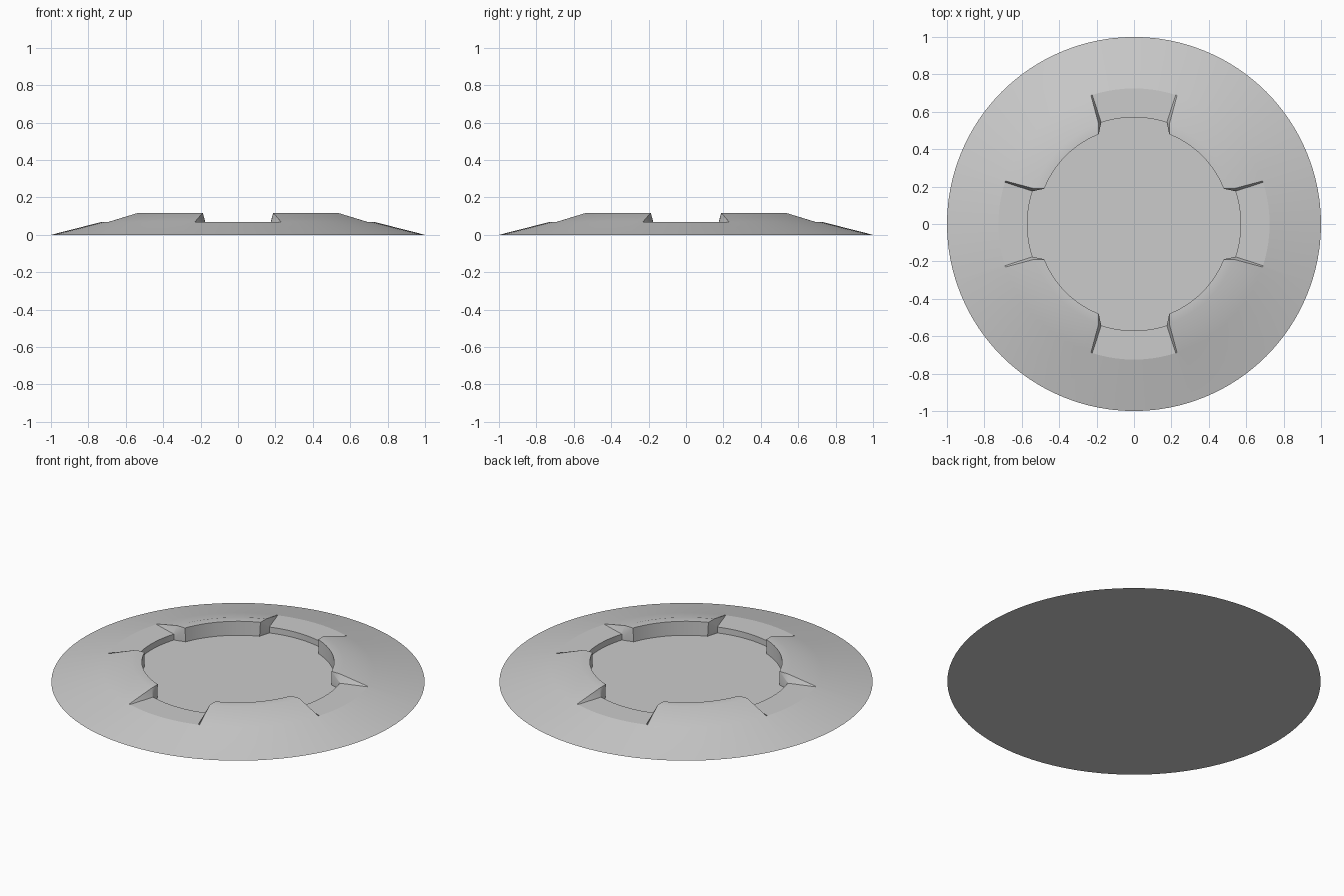
import bpy, bmesh
from math import radians, cos, sin

cube = bpy.data.objects.get("Cube")
if cube:
    bpy.data.objects.remove(cube, do_unlink=True)

# Colour
grey = bpy.data.materials.new("plain_grey")
grey.use_nodes = True
colour = (0.6, 0.6, 0.6, 1)
grey.diffuse_color = colour
grey.node_tree.nodes["Principled BSDF"].inputs["Base Color"].default_value = colour

# Radius and height, from the outer rim in to the recessed floor
RAISED = [(1, 0), (0.725, 0.07), (0.565, 0.118), (0.515, 0.118), (0.515, 0.035)]
NOTCH = [(1, 0), (0.725, 0.07), (0.575, 0.07), (0.57, 0.07), (0.57, 0.035)]
# Angle of each profile point at the end of a raised segment
RAISED_END = [18.5, 18.5, 19.5, 21.5, 22]
NOTCH_END = 17.9
NOTCH_STEPS, RAISED_STEPS = 10, 14


def quarter_columns():
    """One notch centred on angle zero, then one raised segment."""
    for i in range(NOTCH_STEPS + 1):
        a = NOTCH_END * (2 * i / NOTCH_STEPS - 1)
        yield True, NOTCH, [a] * len(NOTCH)
    for i in range(RAISED_STEPS + 1):
        t = i / RAISED_STEPS
        yield False, RAISED, [e + (90 - 2 * e) * t for e in RAISED_END]


bm = bmesh.new()
columns = []
for quarter in range(4):
    for is_notch, profile, angles in quarter_columns():
        verts = []
        for (r, z), a in zip(profile, angles):
            a = radians(a + 90 * quarter)
            verts.append(bm.verts.new((r * cos(a), r * sin(a), z)))
        columns.append((is_notch, verts))

# Skin between neighbouring columns
crisp = []
for i, (is_notch, a) in enumerate(columns):
    next_notch, b = columns[(i + 1) % len(columns)]
    for k in range(len(a) - 1):
        bm.faces.new((a[k], b[k], b[k + 1], a[k + 1]))
    if is_notch and next_notch:
        crisp.append(bm.edges.get((a[1], b[1])))

# Recessed floor and flat underside
bm.faces.new([c[1][-1] for c in columns])
bm.faces.new([c[1][0] for c in reversed(columns)])
bmesh.ops.recalc_face_normals(bm, faces=bm.faces)

# Smooth slopes with crisp corners
for f in bm.faces:
    f.smooth = True
for e in bm.edges:
    e.smooth = e.calc_face_angle(0) < radians(30)
for e in crisp:
    e.smooth = False
for c in columns:
    for e in c[1][0].link_edges:
        if e.other_vert(c[1][0]).co.z < 0.001:
            e.smooth = False

mesh = bpy.data.meshes.new("notched_disc")
bm.to_mesh(mesh)
bm.free()
mesh.materials.append(grey)
disc = bpy.data.objects.new("notched_disc", mesh)
bpy.context.collection.objects.link(disc)
